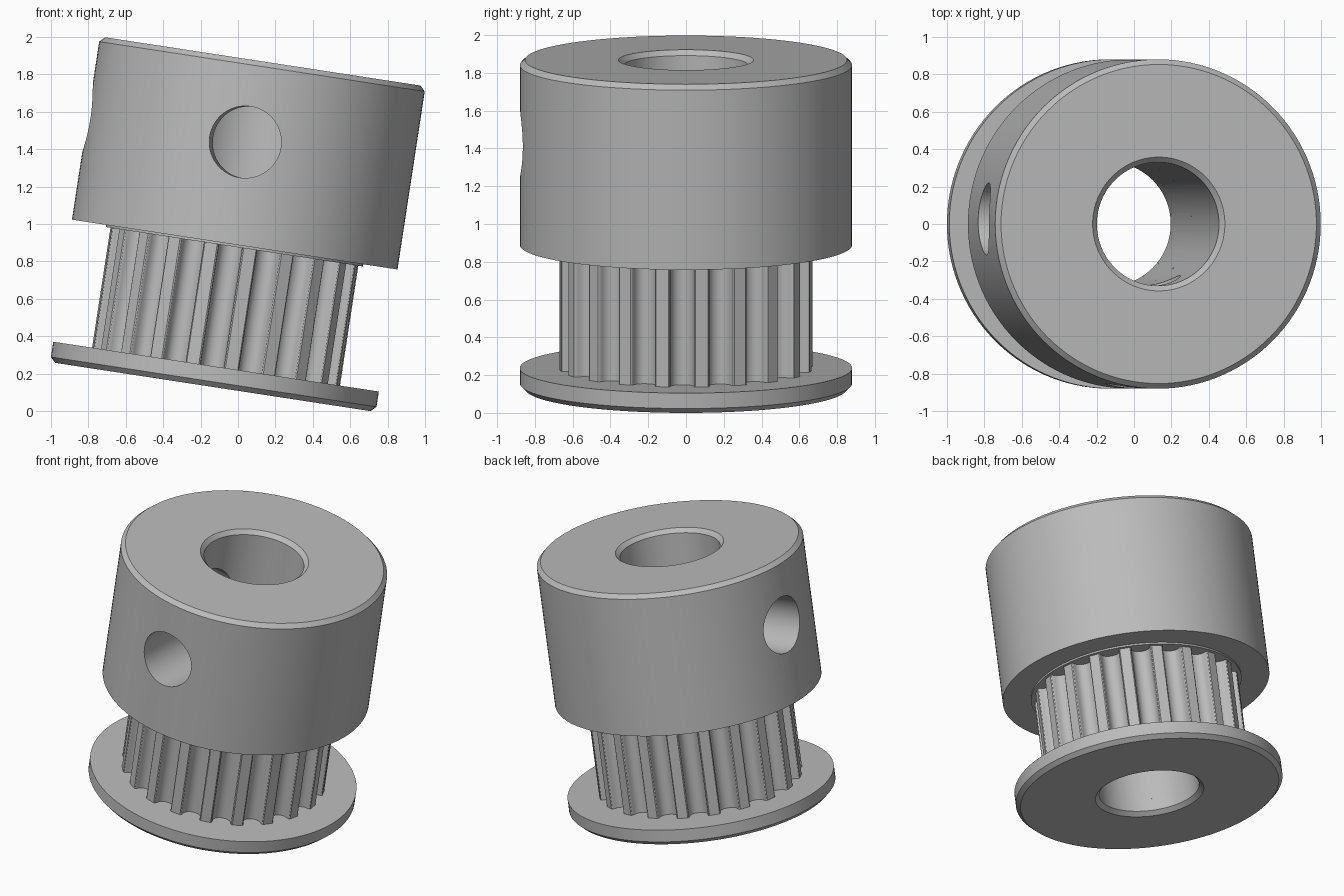
import bpy, bmesh
from math import sin, cos, pi, radians
from mathutils import Matrix, Vector

if "Cube" in bpy.data.objects:
    bpy.data.objects.remove(bpy.data.objects["Cube"], do_unlink=True)

# Main sizes
RADIUS, HEIGHT, BORE = 0.88, 1.76, 0.33
FLANGE_TOP, HUB_BOTTOM = 0.11, 0.77
CHAMFER = 0.0275
TEETH, TOOTH_RADIUS = 20, 0.672
TWIST = radians(-1.8)
TILT = Matrix.Translation((-0.134, 0, 0.129)) @ Matrix.Rotation(radians(8.7), 4, 'Y')

metal = bpy.data.materials.new("grey_metal")
grey = (0.5, 0.5, 0.5, 1)
metal.diffuse_color = grey
metal.use_nodes = True
metal.node_tree.nodes["Principled BSDF"].inputs["Base Color"].default_value = grey


def finish(name, bm):
    bmesh.ops.recalc_face_normals(bm, faces=bm.faces)
    mesh = bpy.data.meshes.new(name)
    bm.to_mesh(mesh)
    bm.free()
    mesh.materials.append(metal)
    obj = bpy.data.objects.new(name, mesh)
    bpy.context.collection.objects.link(obj)
    return obj


def select(obj):
    bpy.ops.object.select_all(action='DESELECT')
    obj.select_set(True)
    bpy.context.view_layer.objects.active = obj


def loft(name, loops):
    """Ring-shaped solid: bridge each loop to the next, and the last to the first."""
    bm = bmesh.new()
    rings = [[bm.verts.new(p) for p in loop] for loop in loops]
    n = len(rings[0])
    for a, b in zip(rings, rings[1:] + rings[:1]):
        for i in range(n):
            j = (i + 1) % n
            bm.faces.new((a[i], a[j], b[j], b[i]))
    return finish(name, bm)


def lathe(name, profile, n=120):
    angles = [2 * pi * i / n for i in range(n)]
    return loft(name, [[(r * cos(a), r * sin(a), z) for a in angles] for r, z in profile])


# Bottom flange with chamfered outer edge and bore mouth
flange = lathe("bottom_flange", [
    (BORE + CHAMFER, 0), (RADIUS - CHAMFER, 0), (RADIUS, CHAMFER),
    (RADIUS, FLANGE_TOP), (BORE, FLANGE_TOP), (BORE, CHAMFER)])

# Toothed belt ring: rounded grooves, mirrored about each groove centre
half = [(TOOTH_RADIUS, 0.072), (0.668, 0.066), (0.66, 0.062), (0.649, 0.061)]
half += [(0.649 - 0.061 * sin(t), 0.061 * cos(t)) for t in (pi / 8, pi / 4, 3 * pi / 8)]
groove = [(r, -s) for r, s in half] + [(0.588, 0)] + half[::-1]
outline = []
for k in range(TEETH):
    turn = Matrix.Rotation(TWIST + 2 * pi * k / TEETH, 3, 'Z')
    for r, s in groove:
        # s is the sideways offset from the groove's centre line
        outline.append(turn @ Vector(((r * r - s * s) ** 0.5, s, 0)))


def at(points, z):
    return [(p.x, p.y, z) for p in points]


inner = [p.normalized() * BORE for p in outline]
teeth = loft("toothed_ring", [
    at(outline, FLANGE_TOP), at(outline, HUB_BOTTOM),
    at(inner, HUB_BOTTOM), at(inner, FLANGE_TOP)])

# Hub with a thin shoulder on its underside
shoulder, drop = 0.695, 0.012
hub = lathe("hub", [
    (BORE, HUB_BOTTOM - drop), (shoulder, HUB_BOTTOM - drop), (shoulder, HUB_BOTTOM),
    (RADIUS, HUB_BOTTOM), (RADIUS, HEIGHT - CHAMFER), (RADIUS - CHAMFER, HEIGHT),
    (BORE + CHAMFER, HEIGHT), (BORE, HEIGHT - CHAMFER)])

# Two set-screw holes, a quarter turn apart
bm = bmesh.new()
for angle in (pi, 1.5 * pi):
    place = (Matrix.Rotation(angle + TWIST, 4, 'Z') @ Matrix.Translation((0.65, 0, 1.32))
             @ Matrix.Rotation(pi / 2, 4, 'Y'))
    bmesh.ops.create_cone(bm, cap_ends=True, segments=64, radius1=0.1925,
                          radius2=0.1925, depth=0.8, matrix=place)
cutter = finish("screw_hole_cutter", bm)
cutter.hide_render = True
cut = hub.modifiers.new("screw_holes", 'BOOLEAN')
cut.operation = 'DIFFERENCE'
cut.solver = 'EXACT'
cut.object = cutter
select(hub)
bpy.ops.object.modifier_apply(modifier=cut.name)
bpy.data.objects.remove(cutter, do_unlink=True)

# Smooth shading, then lean the whole pulley to one side
for part in (flange, teeth, hub):
    select(part)
    bpy.ops.object.shade_smooth_by_angle(angle=radians(30))
    part.matrix_world = TILT
